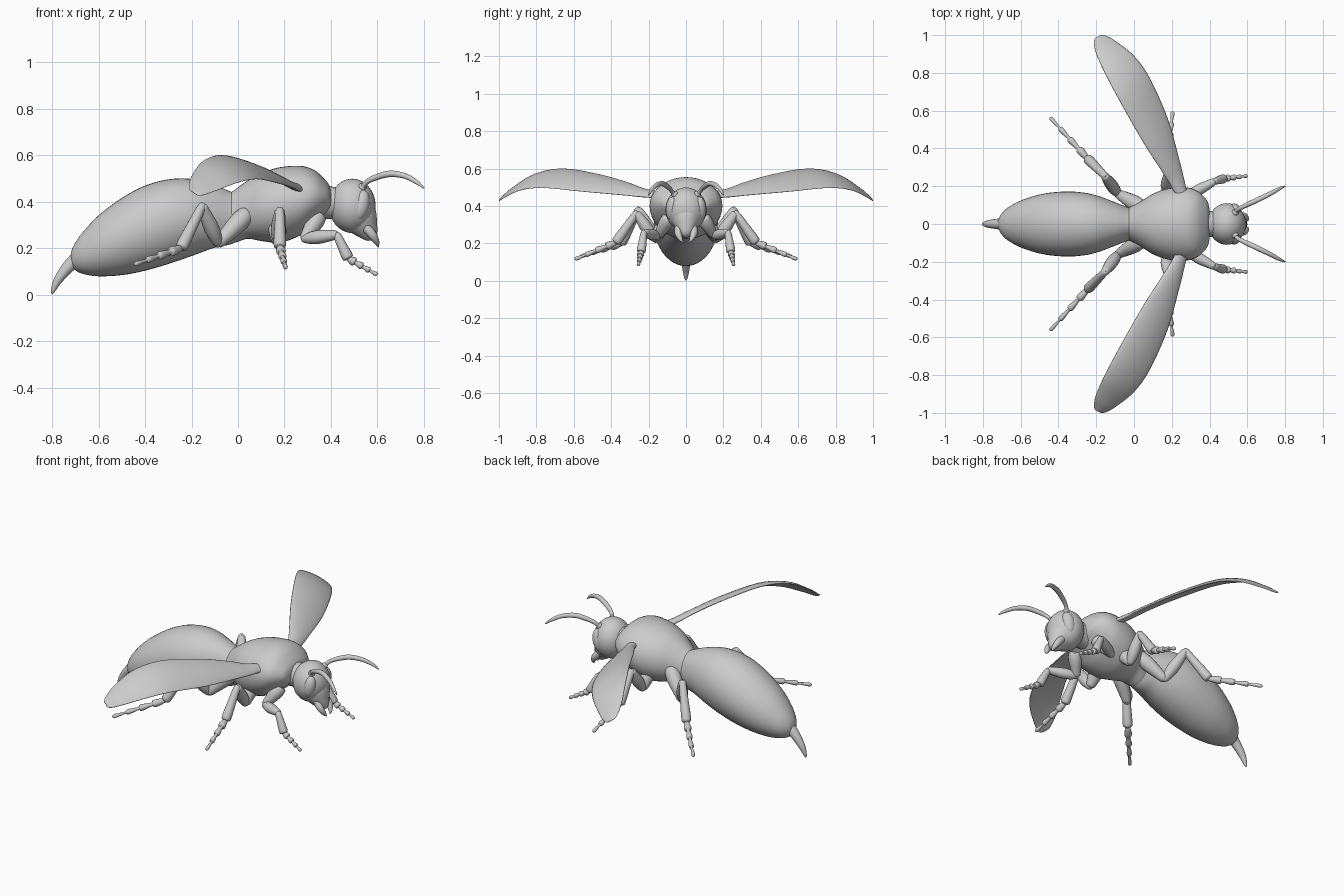
import bpy, bmesh, math
from mathutils import Vector

if "Cube" in bpy.data.objects:
    bpy.data.objects.remove(bpy.data.objects["Cube"])


def spline(rows, steps):
    """Catmull-Rom resampling of rows of numbers."""
    rows = [Vector(r) for r in rows]
    out = []
    for i in range(len(rows) - 1):
        p0, p1, p2 = rows[max(i - 1, 0)], rows[i], rows[i + 1]
        p3 = rows[min(i + 2, len(rows) - 1)]
        for k in range(steps):
            t = k / steps
            out.append(0.5 * (2 * p1 + (p2 - p0) * t + (2 * p0 - 5 * p1 + 4 * p2 - p3) * t * t
                              + (3 * p1 - p0 - 3 * p2 + p3) * t ** 3))
    return out + [rows[-1]]


def skin(name, rings, mirror=False):
    """Join rings of points into a closed smooth surface."""
    bm = bmesh.new()
    loops = [[bm.verts.new(p) for p in r] for r in rings]
    n = len(loops[0])
    for a, b in zip(loops, loops[1:]):
        for i in range(n):
            j = (i + 1) % n
            bm.faces.new((a[i], a[j], b[j], b[i]))
    bm.faces.new(loops[0][::-1])
    bm.faces.new(loops[-1])
    bmesh.ops.recalc_face_normals(bm, faces=bm.faces)
    return finish(name, bm, mirror)


def finish(name, bm, mirror=False):
    for f in bm.faces:
        f.smooth = True
    me = bpy.data.meshes.new(name)
    bm.to_mesh(me)
    bm.free()
    ob = bpy.data.objects.new(name, me)
    bpy.context.collection.objects.link(ob)
    if mirror:
        m = ob.modifiers.new("Mirror", 'MIRROR')
        m.use_axis = (False, True, False)
    return ob


def body(name, rows, n=40):
    """Rows: x, centre z, half width, half height."""
    return skin(name, [[(x, w * math.cos(a), z + h * math.sin(a))
                        for a in (2 * math.pi * i / n for i in range(n))]
                       for x, z, w, h in spline(rows, 6)])


def tube(name, rows, mirror=True, steps=5, n=16):
    """Rows: x, y, z, radius."""
    pts = spline(rows, steps)
    pos = [Vector(p[:3]) for p in pts]
    rings, side = [], None
    for i, p in enumerate(pos):
        d = (pos[min(i + 1, len(pos) - 1)] - pos[max(i - 1, 0)]).normalized()
        side = d.orthogonal() if side is None else side - d * side.dot(d)
        side.normalize()
        up = d.cross(side)
        r = max(pts[i][3], 0.001)
        rings.append([p + r * (side * math.cos(a) + up * math.sin(a))
                      for a in (2 * math.pi * k / n for k in range(n))])
    return skin(name, rings, mirror)


def limb(name, a, b, profile):
    """Straight limb segment; profile is (fraction, radius) pairs."""
    a, b = Vector(a), Vector(b)
    return tube(name, [(*a.lerp(b, t), r) for t, r in profile], steps=3)


def ball(name, loc, size, tilt=(0, 0, 0), mirror=False):
    from mathutils import Matrix, Euler
    bm = bmesh.new()
    m = Matrix.Translation(loc) @ Euler(tilt).to_matrix().to_4x4() @ Matrix.Diagonal((*size, 1))
    bmesh.ops.create_uvsphere(bm, u_segments=36, v_segments=24, radius=1, matrix=m)
    return finish(name, bm, mirror)


# Abdomen, thorax and stinger
body("abdomen", [(0.03, .335, .075, .09), (-.03, .33, .088, .113), (-.1, .337, .115, .135),
                 (-.2, .332, .152, .166), (-.3, .314, .17, .182), (-.4, .286, .17, .183),
                 (-.5, .25, .156, .166), (-.6, .21, .124, .131), (-.67, .178, .085, .088),
                 (-.705, .163, .05, .053), (-.718, .158, .022, .024), (-.72, .157, .002, .002)])
body("thorax", [(-.06, .33, .075, .09), (-.02, .335, .09, .112), (.04, .365, .122, .125),
                (.1, .377, .16, .146), (.18, .386, .188, .162), (.27, .405, .194, .149),
                (.33, .42, .178, .115), (.375, .42, .14, .075), (.395, .415, .105, .05),
                (.402, .41, .05, .02)])
tube("stinger", [(-.68, 0, .165, .034), (-.73, 0, .12, .027), (-.775, 0, .062, .019),
                 (-.797, 0, .015, .009), (-.801, 0, .002, .002)], mirror=False)

# Head, face, eyes and jaws
tube("neck", [(.34, 0, .40, .08), (.40, 0, .395, .07), (.45, 0, .39, .07)], mirror=False)
ball("head", (.492, 0, .382), (.1, .11, .117))
tube("face", [(.5, 0, .37, .085), (.53, 0, .32, .075), (.558, 0, .275, .048),
              (.575, 0, .245, .026), (.58, 0, .235, .004)], mirror=False)
ball("eyes", (.53, .074, .385), (.036, .034, .066), (0, math.radians(12), math.radians(-12)), True)
ball("jaw_joints", (.555, .04, .285), (.02, .02, .024), mirror=True)
tube("mandibles", [(.555, .04, .285, .02), (.58, .042, .255, .019), (.597, .03, .225, .012),
                   (.604, .016, .205, .002)])

# Antennae
ball("antenna_sockets", (.535, .06, .462), (.018, .018, .018), mirror=True)
tube("antennae", [(.53, .06, .455, .011), (.555, .08, .485, .011), (.595, .10, .505, .013),
                  (.655, .128, .52, .014), (.72, .16, .51, .012), (.77, .187, .483, .009),
                  (.80, .2, .458, .003)])

# Wings: leading edge point then trailing edge point, lens-shaped sections
stations = [(.29, .13, .45, .235, .13, .46), (.265, .24, .452, .19, .21, .482),
            (.24, .34, .46, .14, .29, .515), (.18, .555, .478, .05, .43, .56),
            (.085, .77, .497, -.07, .64, .598), (0, .89, .482, -.15, .79, .575),
            (-.1, .97, .445, -.2, .90, .51), (-.15, .997, .428, -.212, .96, .465),
            (-.175, 1.0, .428, -.205, .985, .448)]
sections = []
rows = spline(stations, 5)
for i, r in enumerate(rows):
    lead, trail = Vector(r[:3]), Vector(r[3:])
    s = i / (len(rows) - 1)
    thick, camber = .014 * (1 - s) + .004, .06 * (trail - lead).length
    ring = []
    for k in range(24):
        a = 2 * math.pi * k / 24
        t = .5 - .5 * math.cos(a)
        ring.append(lead.lerp(trail, t)
                    + Vector((0, 0, thick * math.sin(a) + camber * 4 * t * (1 - t))))
    sections.append(ring)
skin("wings", sections, mirror=True)

# Legs: hip, trochanter, knee, ankle, toe, and thickness
legs = {
    "front_legs": ((.35, .09, .34), (.285, .15, .24), (.425, .225, .258), (.475, .24, .155), (.6, .255, .085), .9),
    "middle_legs": ((.17, .10, .32), (.17, .17, .225), (.18, .265, .362), (.18, .375, .205), (.205, .595, .115), 1),
    "hind_legs": ((.04, .09, .35), (-.085, .16, .22), (-.155, .255, .38), (-.245, .345, .2), (-.445, .565, .13), 1),
}
for name, (hip, troch, knee, ankle, toe, k) in legs.items():
    limb(name + "_coxa", hip, troch, [(0, .036 * k), (.3, .042 * k), (.8, .03 * k), (1, .022 * k), (1.06, .004)])
    limb(name + "_femur", troch, knee, [(-.08, .004), (0, .02 * k), (.4, .033 * k), (.9, .024 * k),
                                        (1, .019 * k), (1.06, .003)])
    limb(name + "_tibia", knee, ankle, [(-.06, .003), (0, .018 * k), (.5, .024 * k), (.92, .027 * k),
                                        (1, .02 * k), (1.04, .003)])
    # Tarsus: flared beads shrinking toward the claw
    beads = []
    for i in range(4):
        w = (.021 - .0035 * i) * k
        beads += [(i / 4, w * .6), (i / 4 + .17, w), (i / 4 + .23, w * .85)]
    limb(name + "_tarsus", ankle, toe, beads + [(1, .002)])
